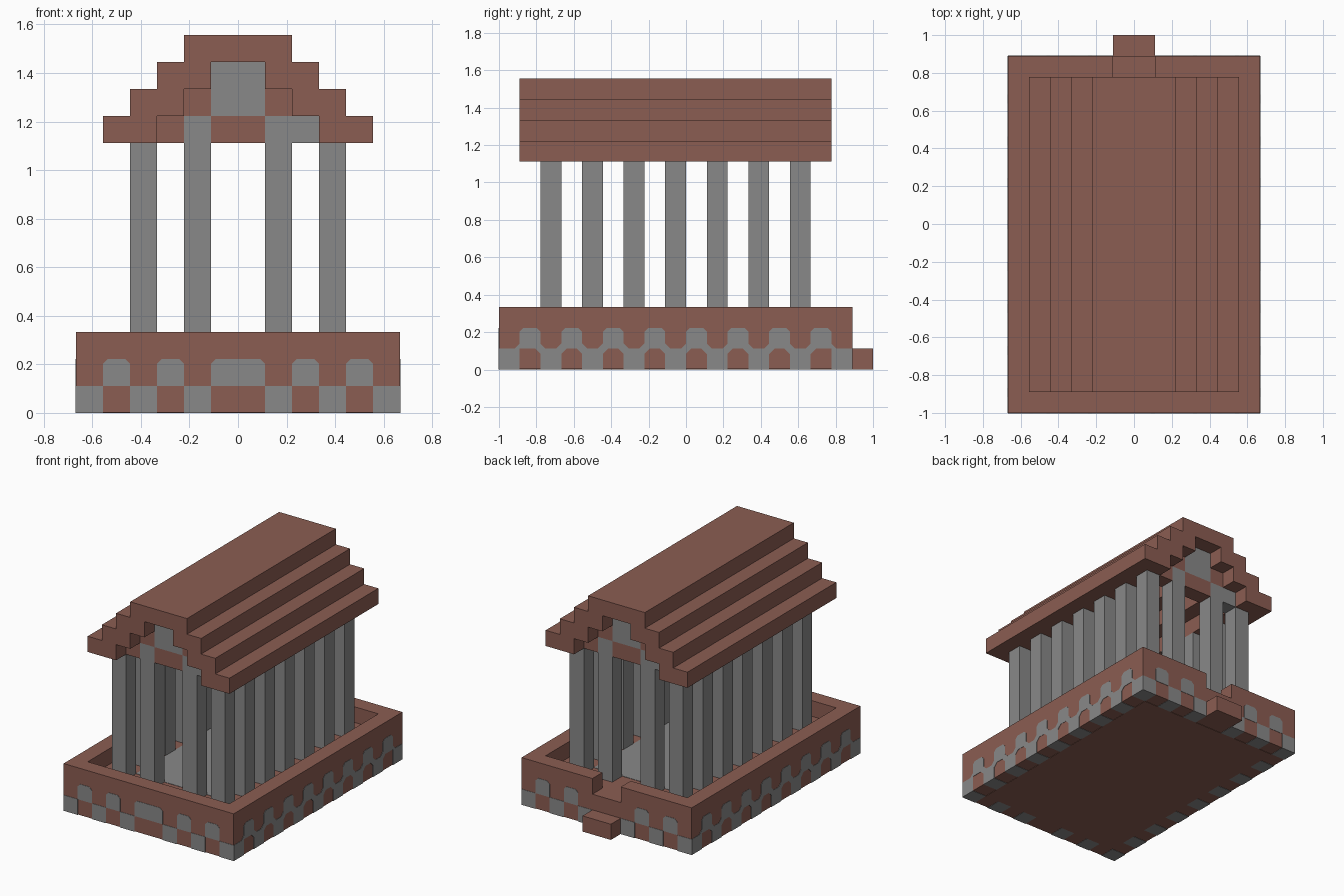
import bpy
import bmesh
from mathutils import Vector

U = 1 / 9        # one block of the building grid
T = 0.02         # thickness of painted plates, in blocks

cube = bpy.data.objects.get("Cube")
if cube:
    bpy.data.objects.remove(cube)


def make_material(name, color):
    mat = bpy.data.materials.new(name)
    mat.use_nodes = True
    mat.diffuse_color = color
    mat.node_tree.nodes["Principled BSDF"].inputs["Base Color"].default_value = color
    return mat


BRICK = make_material("red_brown_brick", (0.26, 0.11, 0.085, 1))
STONE = make_material("grey_stone", (0.25, 0.25, 0.25, 1))


def add_prism(bm, points, origin, u, v, depth):
    """Extrude a 2D outline spanned by u and v from origin along depth."""
    origin, u, v, depth = map(Vector, (origin, u, v, depth))
    verts = [bm.verts.new((origin + u * a + v * b) * U) for a, b in points]
    face = bm.faces.new(verts)
    moved = bmesh.ops.extrude_face_region(bm, geom=[face])["geom"]
    bmesh.ops.translate(bm, vec=depth * U,
                        verts=[g for g in moved if isinstance(g, bmesh.types.BMVert)])


def add_box(bm, x, y, z):
    rect = [(x[0], y[0]), (x[1], y[0]), (x[1], y[1]), (x[0], y[1])]
    add_prism(bm, rect, (0, 0, z[0]), (1, 0, 0), (0, 1, 0), (0, 0, z[1] - z[0]))


def finish(name, bm, mat):
    bmesh.ops.recalc_face_normals(bm, faces=bm.faces)
    mesh = bpy.data.meshes.new(name)
    bm.to_mesh(mesh)
    bm.free()
    mesh.materials.append(mat)
    bpy.context.collection.objects.link(bpy.data.objects.new(name, mesh))


# Base slab and the step at the back
bm = bmesh.new()
add_box(bm, (-6, 6), (-9, 8), (T, 2))
finish("base_slab", bm, BRICK)
bm = bmesh.new()
add_box(bm, (-1, 1), (8, 9), (0, 1))
finish("entrance_step", bm, BRICK)

# Low parapet around the base, open at the back entrance
bm = bmesh.new()
half = [(1, 8), (6, 8), (6, -9), (-6, -9), (-6, 8), (-1, 8),
        (-1, 7), (-5, 7), (-5, -8), (5, -8), (5, 7), (1, 7)]
add_prism(bm, half, (0, 0, 2), (1, 0, 0), (0, 1, 0), (0, 0, 1))
finish("parapet", bm, BRICK)

# Stone floor between the columns
bm = bmesh.new()
add_box(bm, (-3, 3), (-6, 5), (2, 2 + T))
finish("inner_floor", bm, STONE)


# Chequered stone plates on the base walls
def lower_cell(a, b, flare):
    return [(a, 0), (b, 0), (b, 1 - flare), (b + flare, 1), (a - flare, 1), (a, 1 - flare)]


def upper_cell(a, b, flare):
    c = 0.18
    return [(a - flare, 1), (b + flare, 1), (b, 1 + flare), (b, 2 - c),
            (b - c, 2), (a + c, 2), (a, 2 - c), (a, 1 + flare)]


def clean(points):
    return list(dict.fromkeys(points))


bm = bmesh.new()
outer = [(-6, -5), (-4, -3), (-2, -1), (1, 2), (3, 4), (5, 6)]
inner = [(-5, -4), (-3, -2), (-1, 1), (2, 3), (4, 5)]
for y, d in ((-9, -T), (8, T)):
    for a, b in outer:
        add_prism(bm, clean(lower_cell(a, b, 0)), (0, y, 0), (1, 0, 0), (0, 0, 1), (0, d, 0))
    for a, b in inner:
        if y < 0 or a != -1:
            add_prism(bm, clean(upper_cell(a, b, 0)), (0, y, 0), (1, 0, 0), (0, 0, 1), (0, d, 0))
for side in (-1, 1):
    for y in range(-9, 8, 2):
        flare = 0 if y in (-9, 7) else 0.25
        add_prism(bm, clean(lower_cell(y, y + 1, flare)),
                  (6 * side, 0, 0), (0, 1, 0), (0, 0, 1), (T * side, 0, 0))
    for y in range(-8, 7, 2):
        add_prism(bm, upper_cell(y, y + 1, 0.25),
                  (6 * side, 0, 0), (0, 1, 0), (0, 0, 1), (T * side, 0, 0))
finish("base_wall_stones", bm, STONE)

# Stones showing along the rim of the underside
bm = bmesh.new()
for a, b in outer:
    for y in (-9, 7):
        add_box(bm, (a, b), (y, y + 1), (0, T))
for y in range(-7, 6, 2):
    for x in (-6, 5):
        add_box(bm, (x, x + 1), (y, y + 1), (0, T))
finish("underside_stones", bm, STONE)
bm = bmesh.new()
add_box(bm, (-5, 5), (-8, 7), (0, T))
finish("underside_panel", bm, BRICK)

# Columns: two long rows, plus an inner pair at each end
bm = bmesh.new()
for y in range(-7, 6, 2):
    for x in (-4, 3):
        add_box(bm, (x, x + 1), (y, y + 1), (2, 10))
    if y in (-7, 5):
        for x in (-2, 1):
            add_box(bm, (x, x + 1), (y, y + 1), (2, 10))
finish("columns", bm, STONE)

# Gable infill at both ends, in courses of brick and stone
brick_cells = [(-3, -2, 10), (-1, 1, 10), (-2, -1, 11), (1, 2, 11)]
stone_cells = [(-2, -1, 10), (1, 3, 10), (-1, 1, 11), (-1, 1, 12)]
for name, cells, mat in (("gable_bricks", brick_cells, BRICK),
                         ("gable_stones", stone_cells, STONE)):
    bm = bmesh.new()
    for a, b, z in cells:
        add_box(bm, (a, b), (-7, -6), (z, z + 1))
        add_box(bm, (-b, -a), (5, 6), (z, z + 1))
    finish(name, bm, mat)

# Hollow stepped roof
right = []
for i in range(4):
    right += [(5 - i, 10 + i), (5 - i, 11 + i)]
under = []
for i in range(3):
    under += [(3 - i, 10 + i), (3 - i, 11 + i)]
outline = (right + [(-x, z) for x, z in reversed(right)]
           + [(-x, z) for x, z in under] + list(reversed(under)))
bm = bmesh.new()
add_prism(bm, outline, (0, -8, 0), (1, 0, 0), (0, 0, 1), (0, 15, 0))
finish("stepped_roof", bm, BRICK)
